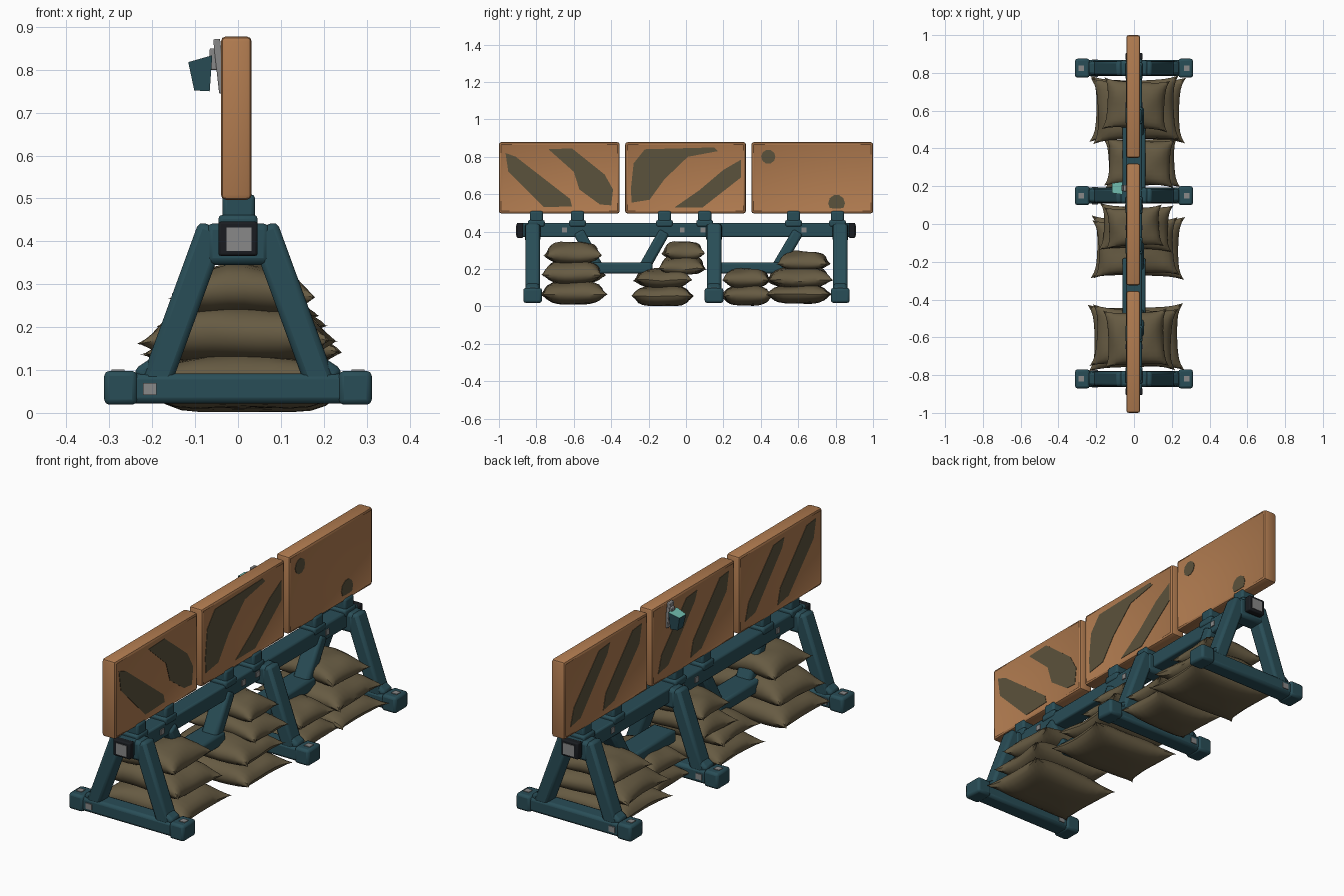
import bpy, bmesh, math, random
from mathutils import Vector, Matrix

if "Cube" in bpy.data.objects:
    bpy.data.objects.remove(bpy.data.objects["Cube"])

random.seed(4)

def mat(name, r, g, b):
    m = bpy.data.materials.new(name)
    m.diffuse_color = (r, g, b, 1)
    m.use_nodes = True
    m.node_tree.nodes["Principled BSDF"].inputs["Base Color"].default_value = m.diffuse_color
    return m

ORANGE = mat("orange_board", 0.44, 0.20, 0.08)
STRIPE = mat("dark_stripe", 0.105, 0.085, 0.045)
TEAL = mat("teal_frame", 0.022, 0.075, 0.095)
BAG = mat("sandbag_cloth", 0.135, 0.105, 0.056)
GREY = mat("grey_metal", 0.25, 0.25, 0.25)
DARK = mat("dark_opening", 0.01, 0.012, 0.015)
CYAN = mat("cyan_lens", 0.16, 0.50, 0.42)

def finish(bm, name, material, bevel=0.0, segs=2):
    bmesh.ops.recalc_face_normals(bm, faces=bm.faces)
    me = bpy.data.meshes.new(name)
    bm.to_mesh(me)
    bm.free()
    ob = bpy.data.objects.new(name, me)
    bpy.context.collection.objects.link(ob)
    me.materials.append(material)
    if bevel:
        b = ob.modifiers.new("bevel", 'BEVEL')
        b.width, b.segments = bevel, segs
    bpy.ops.object.select_all(action='DESELECT')
    ob.select_set(True)
    bpy.context.view_layer.objects.active = ob
    bpy.ops.object.shade_smooth_by_angle(angle=math.radians(40))
    return ob

def box(name, x, y, z, material, bevel=0.0):
    """Box from (min, max) ranges."""
    bm = bmesh.new()
    bmesh.ops.create_cube(bm, size=1)
    for v in bm.verts:
        v.co = Vector([(r[0] + r[1]) / 2 + c * (r[1] - r[0]) for r, c in zip((x, y, z), v.co)])
    return finish(bm, name, material, bevel)

def bar(name, p, q, wide, deep, material=TEAL, bevel=0.014, side=(0, 1, 0)):
    """Square bar from p to q; 'wide' is measured along 'side'."""
    p, q, s = Vector(p), Vector(q), Vector(side)
    t = (q - p).normalized()
    n = t.cross(s).normalized()
    bm = bmesh.new()
    ring = [[bm.verts.new(e + s * a * wide / 2 + n * b * deep / 2)
             for a, b in ((-1, -1), (1, -1), (1, 1), (-1, 1))] for e in (p, q)]
    for i in range(4):
        j = (i + 1) % 4
        bm.faces.new((ring[0][i], ring[0][j], ring[1][j], ring[1][i]))
    bm.faces.new(ring[0])
    bm.faces.new(ring[1])
    return finish(bm, name, material, bevel)

def plate(name, pts, x0, x1, material=STRIPE):
    """Thin painted patch; outline given as (y, z)."""
    bm = bmesh.new()
    f = bm.faces.new([bm.verts.new((x0, y, z)) for y, z in pts])
    r = bmesh.ops.extrude_face_region(bm, geom=[f])
    for v in r['geom']:
        if isinstance(v, bmesh.types.BMVert):
            v.co.x = x1
    bmesh.ops.triangulate(bm, faces=bm.faces)
    return finish(bm, name, material)

# Three boards with shallow recessed faces
XL, XR, ZB, ZT = -0.040, 0.032, 0.497, 0.878
BOARDS = ((-1.0, -0.355), (-0.325, 0.32), (0.35, 1.0))
for y0, y1 in BOARDS:
    bm = bmesh.new()
    bmesh.ops.create_cube(bm, size=1)
    for v in bm.verts:
        v.co = Vector((XL if v.co.x < 0 else XR, y0 if v.co.y < 0 else y1, ZB if v.co.z < 0 else ZT))
    bmesh.ops.bevel(bm, geom=bm.edges[:], offset=0.012, segments=2, affect='EDGES', profile=0.5)
    bm.normal_update()
    sides = [f for f in bm.faces if abs(f.normal.x) > 0.99]
    bmesh.ops.inset_individual(bm, faces=sides, thickness=0.012, depth=-0.004)
    finish(bm, "board", ORANGE)

# Painted stripes on the right side
STRIPES = [
    [(-.965, .82), (-.91, .80), (-.62, .575), (-.61, .535), (-.76, .53), (-.95, .72)],
    [(-.735, .84), (-.61, .845), (-.435, .705), (-.39, .625), (-.40, .54), (-.46, .545), (-.57, .625), (-.60, .72)],
    [(-.28, .765), (-.22, .84), (.15, .85), (.17, .83), (.01, .80), (-.115, .68), (-.195, .57), (-.29, .555), (-.295, .625)],
    [(-.06, .53), (.09, .53), (.295, .69), (.295, .785), (.2, .73), (.07, .62)],
]
for s in STRIPES:
    plate("right_stripe", s, XR - 0.006, XR - 0.002)
for cy, cz, r in ((0.44, 0.80, 0.038), (0.805, 0.552, 0.045)):
    pts = [(cy + r * math.cos(a * math.pi / 5), max(.524, cz + r * math.sin(a * math.pi / 5))) for a in range(10)]
    plate("right_spot", pts, XR - 0.006, XR - 0.002)

# Painted stripes on the left side, same pair on each board
PAIR = ([(.08, .12), (.20, .16), (.52, .78), (.55, .90), (.42, .88), (.12, .34)],
        [(.47, .08), (.60, .12), (.90, .66), (.93, .90), (.82, .88), (.50, .28)])
for y0, y1 in BOARDS:
    for s in PAIR:
        plate("left_stripe", [(y1 - u * (y1 - y0), ZB + v * (ZT - ZB)) for u, v in s], XL + 0.002, XL + 0.006)

# Long main beam with open square ends
box("main_beam", (-0.042, 0.042), (-0.89, 0.89), (0.37, 0.445), TEAL, 0.008)
for s in (-1, 1):
    y = sorted((s * 0.87, s * 0.905))
    box("beam_end_collar", (-0.046, 0.046), y, (0.366, 0.446), DARK, 0.006)
    box("beam_end_cap", (-0.027, 0.031), sorted((s * 0.895, s * 0.908)), (0.378, 0.432), GREY)

# A-shaped stands
for y in (-0.82, 0.15, 0.825):
    box("foot_bar", (-0.29, 0.29), (y - 0.042, y + 0.042), (0.022, 0.092), TEAL, 0.014)
    box("stand_head", (-0.075, 0.075), (y - 0.042, y + 0.042), (0.345, 0.442), TEAL, 0.016)
    for s in (-1, 1):
        box("foot_end", sorted((s * 0.235, s * 0.312)), (y - 0.05, y + 0.05), (0.019, 0.098), TEAL, 0.012)
        bar("stand_leg", (s * 0.195, y, 0.06), (s * 0.058, y, 0.435), 0.078, 0.07)
        bar("leg_weld", (s * 0.235, y, 0.085), (s * 0.175, y, 0.125), 0.07, 0.035)
        box("foot_bolt", sorted((s * 0.265, s * 0.295)), (y - 0.015, y + 0.015), (0.09, 0.101), GREY)
    box("foot_side_bolt", (-0.222, -0.19), (y - 0.046, y + 0.046), (0.042, 0.07), GREY)

# Posts holding the boards
for y in (-0.80, -0.58, -0.115, 0.10, 0.575, 0.81):
    box("board_post", (-0.036, 0.04), (y - 0.035, y + 0.035), (0.43, 0.51), TEAL, 0.01)
    box("post_base", (-0.046, 0.046), (y - 0.045, y + 0.045), (0.425, 0.462), TEAL, 0.01)
for y in (-0.65, -0.02, 0.09, 0.63):
    box("beam_bolt", (-0.047, 0.047), (y - 0.013, y + 0.013), (0.395, 0.421), GREY)

# Hanging lower rails and their slanted braces
box("lower_rail", (-0.062, 0.062), (-0.52, -0.18), (0.175, 0.235), TEAL, 0.012)
box("lower_rail", (-0.062, 0.062), (0.16, 0.52), (0.175, 0.235), TEAL, 0.012)
for ya, yb in ((-0.575, -0.47), (-0.115, -0.225), (0.60, 0.485)):
    bar("slanted_brace", (0.01, ya, 0.40), (0.01, yb, 0.205), 0.085, 0.06, side=(1, 0, 0))

# Sandbags: pinched pillows with pointed corners
def sandbag(cx, cy, z0, z1, hx, hy, rot=0.0, droop=0.0):
    n = 12
    h = (z1 - z0) / 2
    bm = bmesh.new()
    R = Matrix.Rotation(math.radians(rot), 3, 'Z')
    ph = random.uniform(0, 6)
    for sgn in (1, -1):
        g = {}
        for i in range(n + 1):
            for j in range(n + 1):
                u, v = [math.sin((k / n - 0.5) * math.pi) for k in (i, j)]
                ear = 1 + 0.10 * abs(u * v) ** 8
                px = u * hx * (0.96 - 0.05 * (1 - v * v)) * ear
                py = v * hy * (0.96 - 0.03 * (1 - u * u)) * ear
                full = max(0, (1 - abs(u) ** 4) * (1 - abs(v) ** 4)) ** 0.5
                pz = sgn * h * full - droop * (u * u - 0.2)
                pz += 0.006 * math.sin(5 * u + ph) * math.cos(4 * v + ph) * (1 if sgn > 0 else 0.4)
                p = R @ Vector((px, py, pz))
                g[i, j] = bm.verts.new((p.x + cx, p.y + cy, max(0.002, p.z + (z0 + z1) / 2)))
        for i in range(n):
            for j in range(n):
                bm.faces.new((g[i, j], g[i + 1, j], g[i + 1, j + 1], g[i, j + 1]))
    bmesh.ops.remove_doubles(bm, verts=bm.verts, dist=0.004)
    return finish(bm, "sandbag", BAG)

for b in (
    # stack nearest the front
    (0.01, -0.60, 0.010, 0.135, 0.240, 0.168, 1, 0.01),
    (0.00, -0.60, 0.120, 0.245, 0.215, 0.155, -3, 0.02),
    (0.01, -0.605, 0.230, 0.340, 0.160, 0.145, 2, 0.02),
    # second stack
    (0.02, -0.125, 0.000, 0.110, 0.235, 0.158, -1, 0.00),
    (0.01, -0.125, 0.098, 0.200, 0.215, 0.145, 2, 0.01),
    (0.01, -0.020, 0.170, 0.265, 0.185, 0.118, -2, 0.02),
    (0.00, -0.015, 0.250, 0.342, 0.145, 0.105, 3, 0.02),
    # third, low stack
    (0.04, 0.325, 0.005, 0.110, 0.190, 0.130, 2, 0.00),
    (0.03, 0.325, 0.098, 0.200, 0.175, 0.122, -2, 0.01),
    # stack nearest the back
    (0.02, 0.605, 0.015, 0.115, 0.240, 0.165, -1, 0.00),
    (0.01, 0.605, 0.100, 0.210, 0.220, 0.165, 2, 0.02),
    (0.01, 0.630, 0.195, 0.290, 0.165, 0.130, -3, 0.02),
):
    sandbag(*b)

# Warning lamp on the left face: tilted cup, lens on top, grey bracket
LY = 0.19
bm = bmesh.new()
low = [bm.verts.new(p) for p in ((-.102, LY - .02, .752), (-.066, LY - .025, .75), (-.066, LY + .025, .75), (-.102, LY + .02, .752))]
top = [bm.verts.new(p) for p in ((-.116, LY - .026, .818), (-.06, LY - .034, .834), (-.06, LY + .034, .834), (-.116, LY + .026, .818))]
bm.faces.new(low)
lens = bm.faces.new(top)
lens.material_index = 1
for i in range(4):
    j = (i + 1) % 4
    bm.faces.new((low[i], low[j], top[j], top[i]))
lamp = finish(bm, "lamp_cup", TEAL)
lamp.data.materials.append(CYAN)
bar("lamp_bracket", (-0.036, LY, 0.745), (-0.05, LY, 0.872), 0.035, 0.016, GREY, 0.003)
box("lamp_arm", (-0.066, -0.04), (LY - 0.014, LY + 0.014), (0.80, 0.85), GREY, 0.003)
